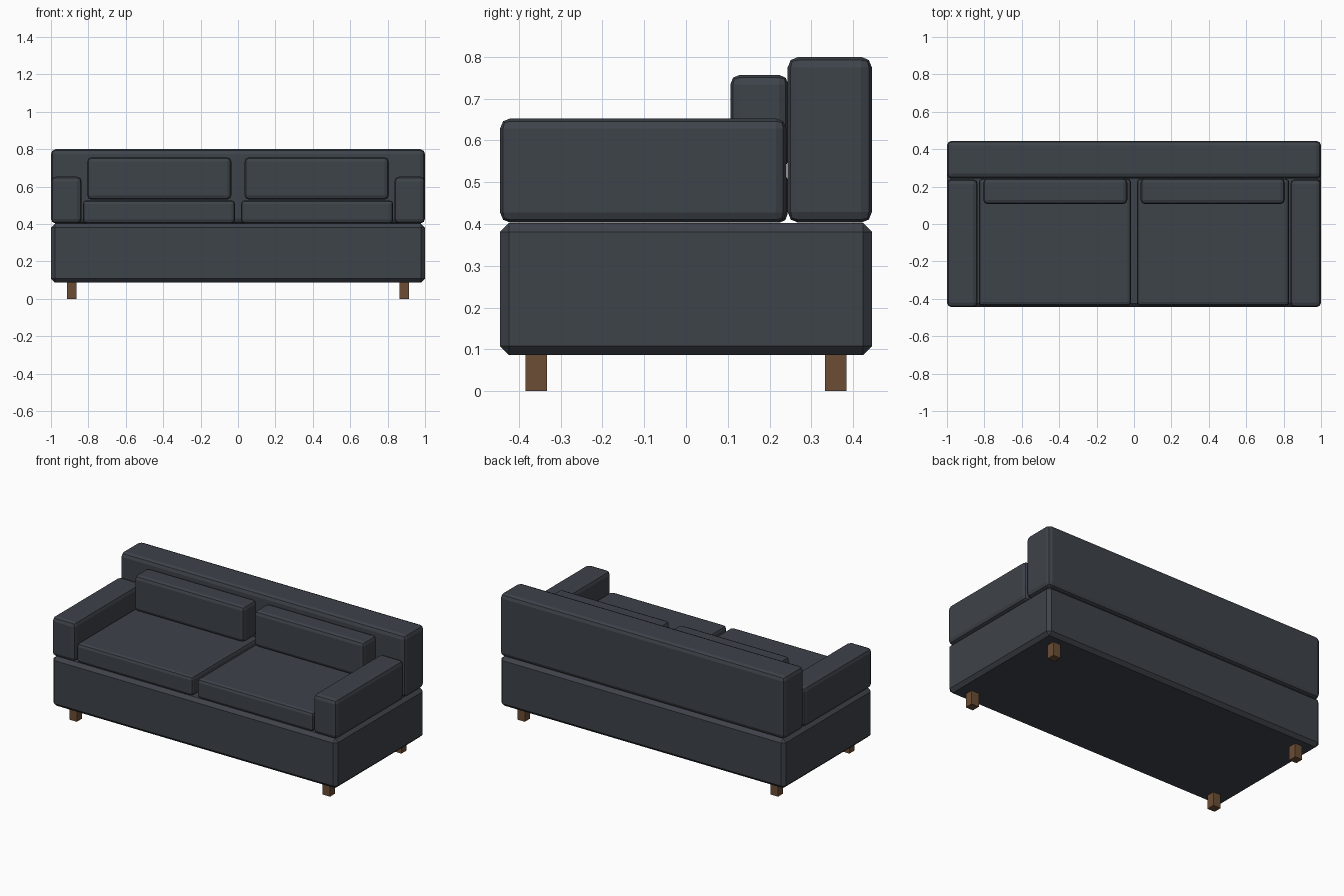
import bpy

if "Cube" in bpy.data.objects:
    bpy.data.objects.remove(bpy.data.objects["Cube"], do_unlink=True)


def make_material(name, colour):
    mat = bpy.data.materials.new(name)
    mat.use_nodes = True
    mat.diffuse_color = (*colour, 1)
    for node in mat.node_tree.nodes:
        if node.type == "BSDF_PRINCIPLED":
            node.inputs["Base Color"].default_value = (*colour, 1)
    return mat


fabric = make_material("charcoal_fabric", (0.048, 0.056, 0.068))
wood = make_material("brown_wood", (0.15, 0.075, 0.036))


def block(name, low, high, mat, bevel=0.0, segments=1):
    """Box between two corners, with optional rounded edges."""
    bpy.ops.mesh.primitive_cube_add(size=1)
    obj = bpy.context.object
    obj.name = name
    for v in obj.data.vertices:
        v.co = [a + (b - a) * (c + 0.5) for a, b, c in zip(low, high, v.co)]
    obj.data.materials.append(mat)
    if bevel:
        mod = obj.modifiers.new("rounded_edges", "BEVEL")
        mod.width = bevel
        mod.segments = segments
    return obj


# Base and backrest
block("base", (-1, -0.445, 0.087), (1, 0.445, 0.402), fabric, 0.021)
block("backrest", (-1, 0.243, 0.403), (1, 0.445, 0.8), fabric, 0.026, 2)

# Paired parts on both sides
for side, s in (("left", 1), ("right", -1)):
    def pair(name, x0, x1, y, z, *style):
        xs = sorted((s * x0, s * x1))
        return block(f"{side}_{name}", (xs[0], y[0], z[0]), (xs[1], y[1], z[1]), *style)

    pair("armrest", 0.836, 1, (-0.445, 0.24), (0.403, 0.653), fabric, 0.025, 2)
    pair("seat_cushion", 0.016, 0.83, (-0.437, 0.243), (0.403, 0.527), fabric, 0.02, 2)
    pair("back_cushion", 0.036, 0.806, (0.106, 0.245), (0.53, 0.757), fabric, 0.023, 2)
    for end, y in (("front", -0.358), ("back", 0.358)):
        pair(f"{end}_leg", 0.863, 0.915, (y - 0.026, y + 0.026), (0, 0.09), wood)
